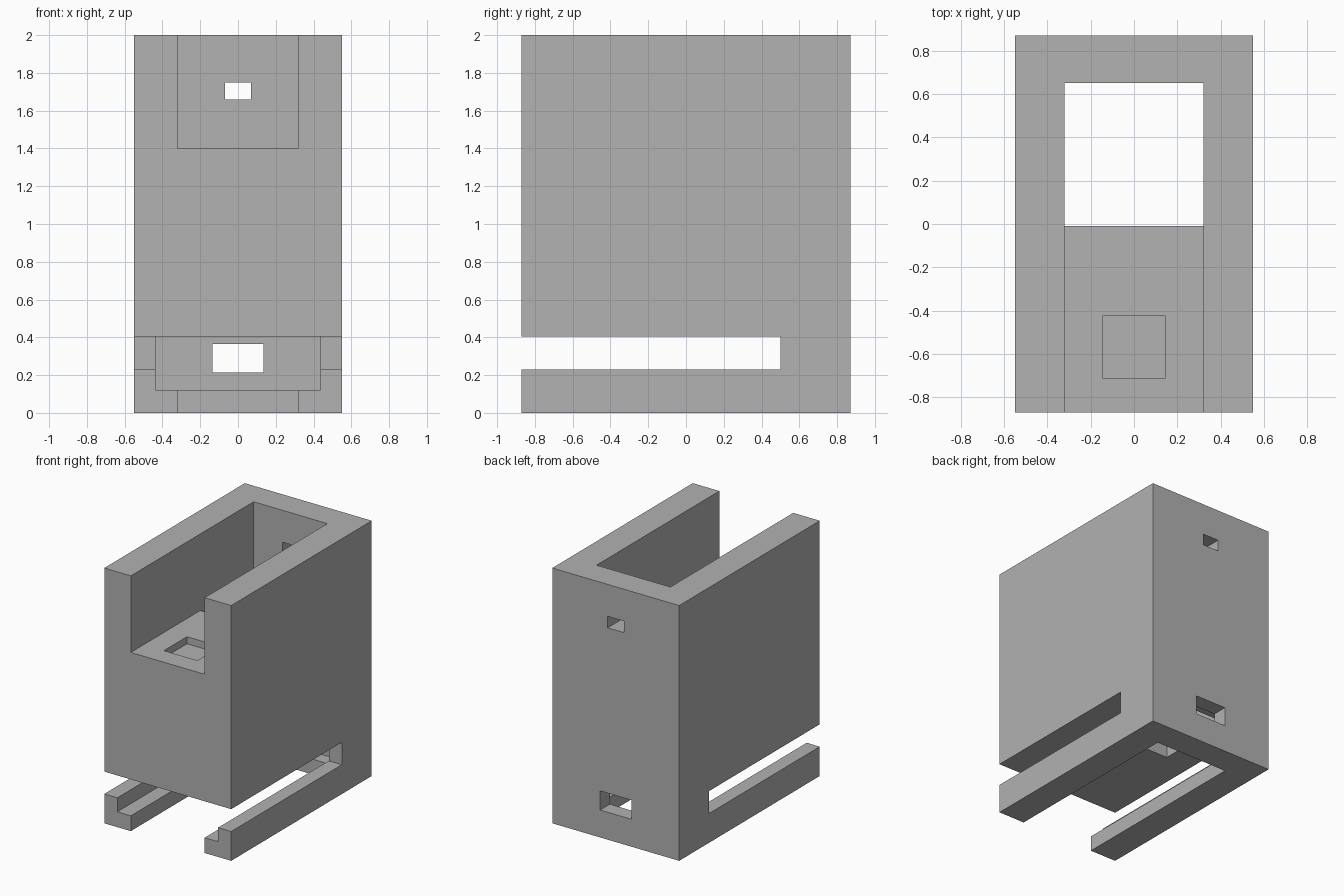
import bpy

# Remove the default cube
cube = bpy.data.objects.get("Cube")
if cube:
    bpy.data.objects.remove(cube, do_unlink=True)

grey = bpy.data.materials.new("plain_grey")
grey.use_nodes = True
colour = (0.445, 0.445, 0.445, 1)
grey.diffuse_color = colour
grey.node_tree.nodes["Principled BSDF"].inputs["Base Color"].default_value = colour


def box(name, half_x, y0, y1, z0, z1):
    """Box centred on x, spanning the given y and z ranges."""
    bpy.ops.mesh.primitive_cube_add(size=1, location=(0, (y0 + y1) / 2, (z0 + z1) / 2))
    ob = bpy.context.object
    ob.name = name
    ob.scale = (2 * half_x, y1 - y0, z1 - z0)
    bpy.ops.object.transform_apply(location=False, rotation=False, scale=True)
    ob.data.materials.append(grey)
    return ob


front, back, inner_back = -0.87, 0.87, 0.65
wall, out = 0.32, 1.0

# Main block
body = box("housing_block", 0.55, front, back, 0, 2)

# Openings cut from the block
cutters = [
    box("upper_bay_cutter", wall, -out, inner_back, 1.4, 2.2),
    box("shaft_cutter", wall, -0.01, inner_back, -0.2, 2.2),
    box("bottom_channel_cutter", wall, -out, inner_back, -0.2, 0.3),
    box("groove_cutter", 0.437, -out, 0.75, 0.12, 0.405),
    box("side_slot_cutter", 0.8, -out, 0.5, 0.23, 0.405),
    box("floor_pocket_cutter", 0.145, -0.71, -0.425, 1.345, 1.6),
    box("upper_window_cutter", 0.07, 0.5, out, 1.66, 1.75),
    box("lower_window_cutter", 0.135, 0.5, out, 0.215, 0.365),
]

bpy.ops.object.select_all(action="DESELECT")
bpy.context.view_layer.objects.active = body
body.select_set(True)
for cutter in cutters:
    mod = body.modifiers.new(cutter.name, "BOOLEAN")
    mod.operation = "DIFFERENCE"
    mod.solver = "EXACT"
    mod.object = cutter
    bpy.ops.object.modifier_apply(modifier=mod.name)
    bpy.data.objects.remove(cutter, do_unlink=True)

body.data.materials.clear()
body.data.materials.append(grey)
bpy.ops.object.shade_flat()
